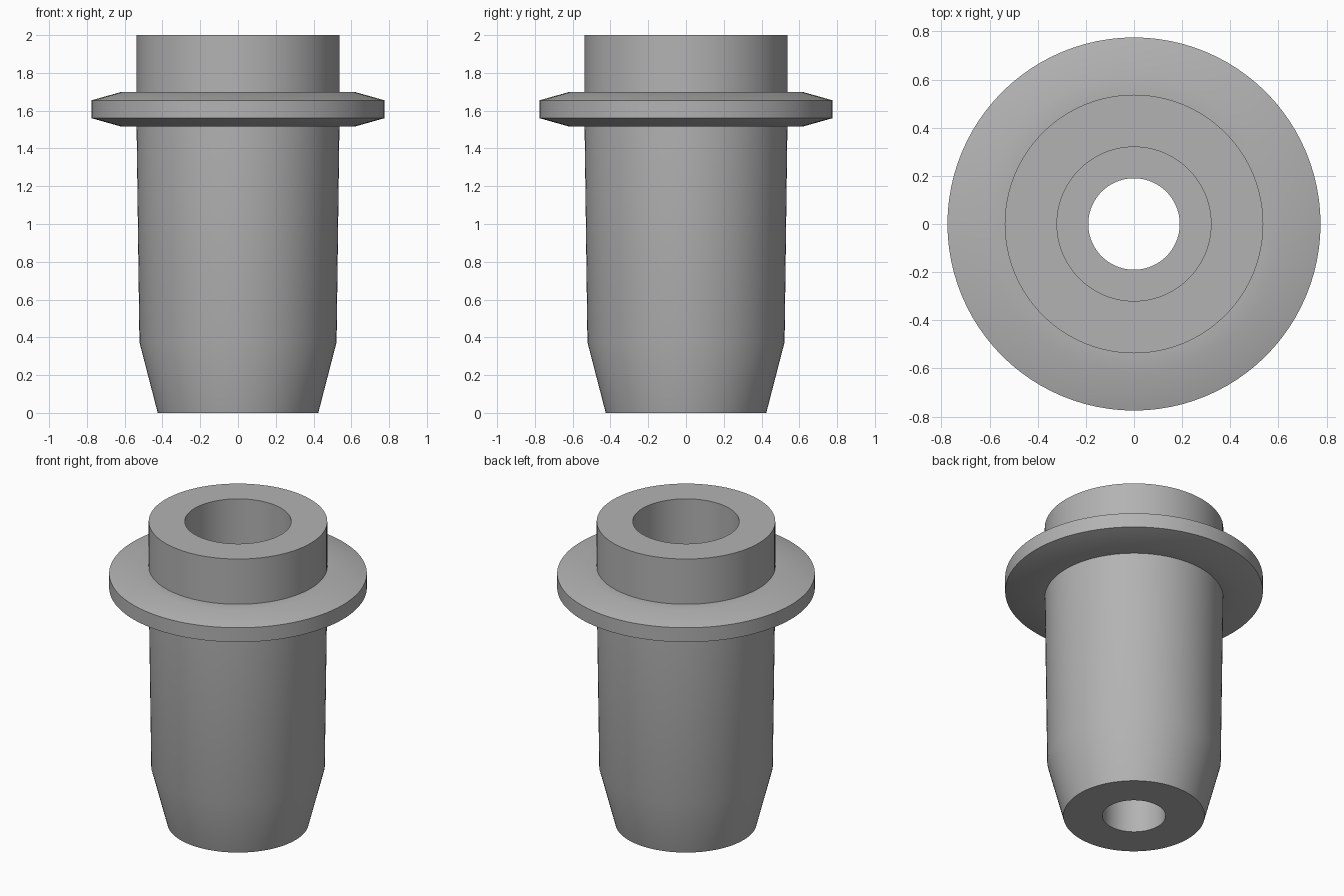
import bpy, bmesh, math

if "Cube" in bpy.data.objects:
    bpy.data.objects.remove(bpy.data.objects["Cube"])

SEGMENTS = 96

# Closed cross-section (radius, height): outer wall upward, then bore downward
PROFILE = [
    (0.425, 0.0), (0.522, 0.375), (0.537, 1.515),          # tapered body
    (0.615, 1.515), (0.775, 1.56), (0.775, 1.655), (0.615, 1.70),  # flange
    (0.537, 1.70), (0.537, 2.0),                           # collar
    (0.32, 2.0), (0.32, 0.375), (0.19, 0.375), (0.19, 0.0),  # stepped bore
]


def revolve(name, profile, material):
    bm = bmesh.new()
    rings = []
    for i in range(SEGMENTS):
        a = 2 * math.pi * i / SEGMENTS
        rings.append([bm.verts.new((r * math.cos(a), r * math.sin(a), z))
                      for r, z in profile])
    n = len(profile)
    for i in range(SEGMENTS):
        a, b = rings[i], rings[(i + 1) % SEGMENTS]
        for j in range(n):
            k = (j + 1) % n
            bm.faces.new((a[j], b[j], b[k], a[k]))
    bmesh.ops.recalc_face_normals(bm, faces=bm.faces)
    mesh = bpy.data.meshes.new(name)
    bm.to_mesh(mesh)
    bm.free()
    mesh.materials.append(material)
    obj = bpy.data.objects.new(name, mesh)
    bpy.context.collection.objects.link(obj)
    return obj


grey = bpy.data.materials.new("plain_grey")
grey.diffuse_color = (0.45, 0.45, 0.45, 1)
grey.use_nodes = True
grey.node_tree.nodes["Principled BSDF"].inputs["Base Color"].default_value = grey.diffuse_color

# Flanged bushing in one turned piece
bushing = revolve("flanged_bushing", PROFILE, grey)
bpy.context.view_layer.objects.active = bushing
bushing.select_set(True)
bpy.ops.object.shade_smooth_by_angle(angle=math.radians(30))
